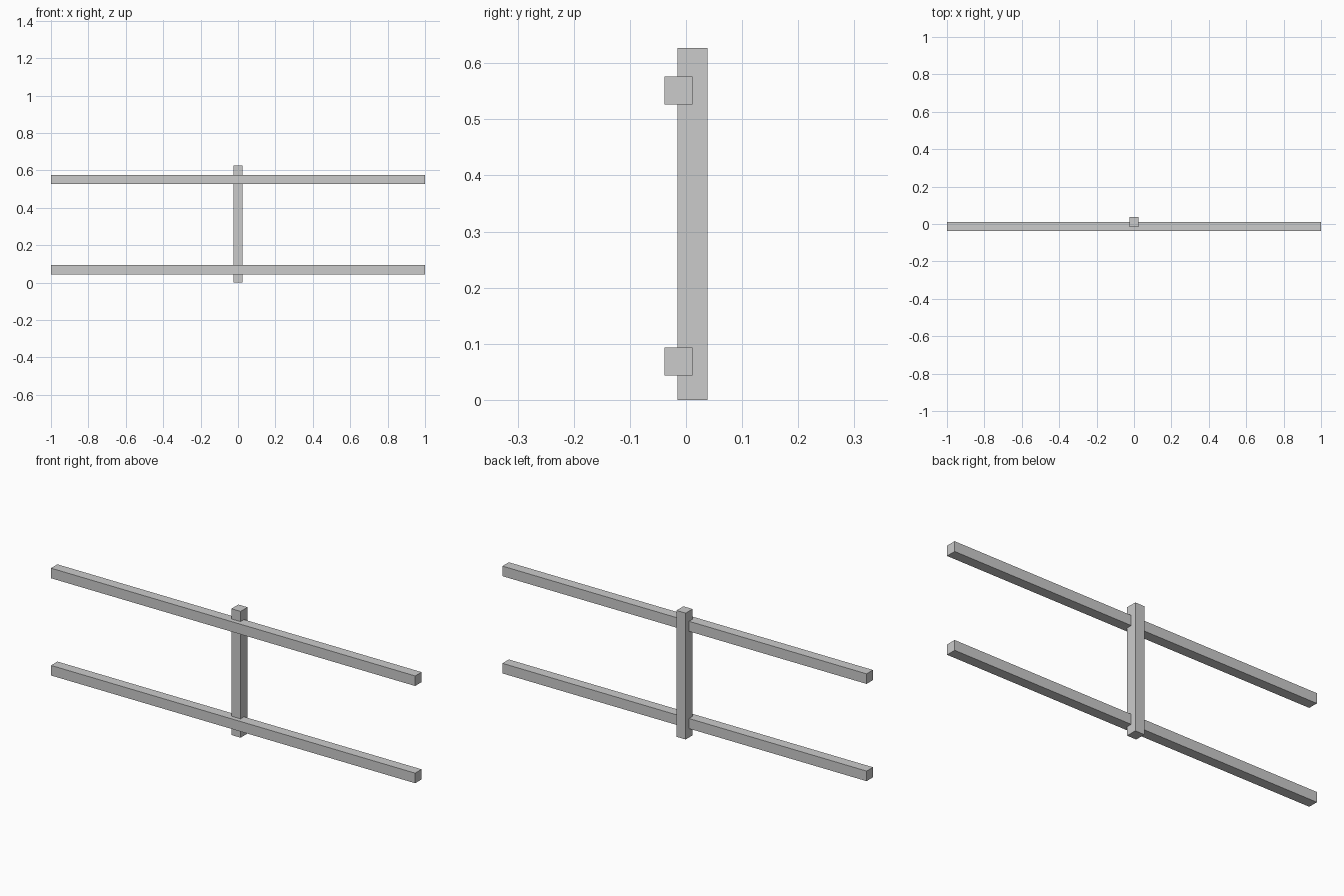
import bpy

if "Cube" in bpy.data.objects:
    bpy.data.objects.remove(bpy.data.objects["Cube"])


def box(name, lo, hi):
    """Axis-aligned box between two corners."""
    size = [h - l for l, h in zip(lo, hi)]
    centre = [(h + l) / 2 for l, h in zip(lo, hi)]
    bpy.ops.mesh.primitive_cube_add(size=1, location=centre)
    obj = bpy.context.object
    obj.name = name
    obj.scale = size
    bpy.ops.object.transform_apply(location=False, rotation=False, scale=True)
    return obj


# Upright post
box("fence_post", (-0.025, -0.0155, 0), (0.025, 0.0385, 0.627))

# Two horizontal rails, let into the front of the post
for name, z in (("lower_rail", 0.0435), ("upper_rail", 0.5262)):
    box(name, (-1, -0.0385, z), (1, 0.0115, z + 0.05))
